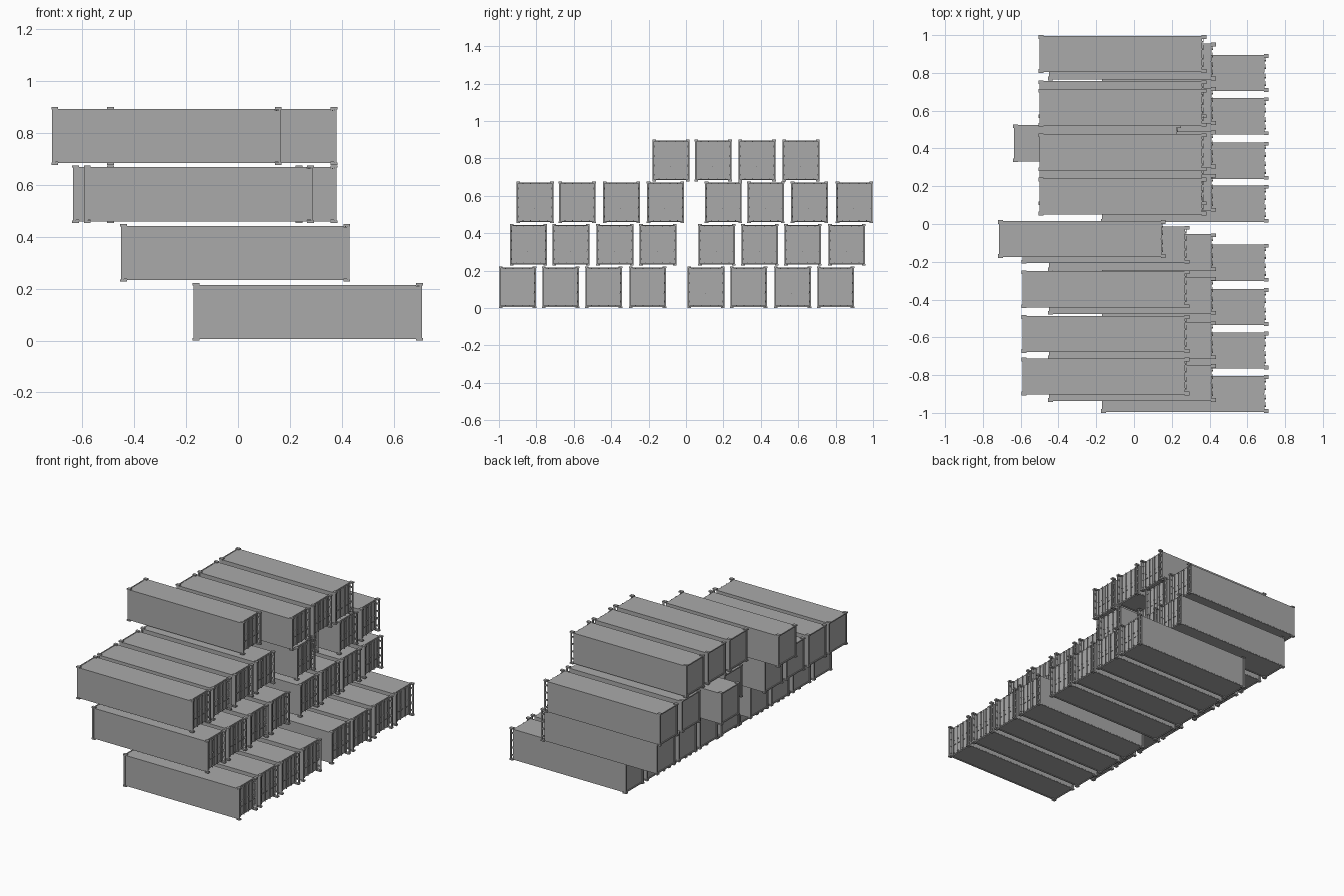
import bpy, bmesh
from mathutils import Vector

if "Cube" in bpy.data.objects:
    bpy.data.objects.remove(bpy.data.objects["Cube"])

L, W, H = 0.888, 0.20, 0.222          # overall size of one container

grey = bpy.data.materials.new("container grey")
grey.diffuse_color = (0.40, 0.40, 0.40, 1)
grey.use_nodes = True
grey.node_tree.nodes["Principled BSDF"].inputs["Base Color"].default_value = grey.diffuse_color


def box(bm, x0, x1, y0, y1, z0, z1):
    """Add an axis-aligned box to the bmesh."""
    verts = bmesh.ops.create_cube(bm, size=1)["verts"]
    size = Vector((x1 - x0, y1 - y0, z1 - z0))
    mid = Vector((x0 + x1, y0 + y1, z0 + z1)) / 2
    for v in verts:
        v.co = Vector(a * b for a, b in zip(v.co, size)) + mid


def finish(bm, name):
    mesh = bpy.data.meshes.new(name)
    bm.to_mesh(mesh)
    bm.free()
    mesh.materials.append(grey)
    return mesh


def make_body():
    bm = bmesh.new()
    hw = W / 2 - 0.004
    box(bm, 0.010, L - 0.026, -hw, hw, 0.010, H - 0.007)
    # forward extension of the near side wall up to the door post
    box(bm, L - 0.026, L - 0.006, -hw, -hw + 0.003, 0.010, H - 0.012)
    return finish(bm, "container_body")


def make_frame():
    bm = bmesh.new()
    hw = W / 2
    for s in (-1, 1):
        def side(x0, x1, a, b, z0, z1):
            box(bm, x0, x1, min(s * a, s * b), max(s * a, s * b), z0, z1)
        # corner posts, blind end and door end
        side(0.003, 0.016, hw - 0.013, hw - 0.002, 0.006, H - 0.006)
        side(L - 0.012, L - 0.003, hw - 0.010, hw - 0.002, 0.006, H - 0.006)
        # corner castings
        for x0 in (0, L - 0.026):
            for z0 in (0, H - 0.009):
                side(x0, x0 + 0.026, hw - 0.020, hw, z0, z0 + 0.009)
        # bottom side rails
        side(0.026, L - 0.026, hw - 0.012, hw - 0.005, 0.006, 0.011)
    # sills and headers across the blind end
    for z0 in (0.006, H - 0.013):
        box(bm, 0.005, 0.012, -hw + 0.012, hw - 0.012, z0, z0 + 0.008)
    return finish(bm, "container_frame")


def make_doors():
    bm = bmesh.new()
    face = L - 0.026
    # two door leaves
    for y0, y1 in ((-0.086, -0.002), (0.002, 0.086)):
        box(bm, face, face + 0.003, y0, y1, 0.016, H - 0.012)
    # locking rods with handles and brackets
    for y in (-0.065, -0.025, 0.025, 0.065):
        box(bm, face + 0.005, face + 0.009, y - 0.002, y + 0.002, 0.010, H - 0.010)
        for z in (0.020, 0.11, H - 0.024):
            box(bm, face + 0.002, face + 0.011, y - 0.004, y + 0.004, z, z + 0.006)
        box(bm, face + 0.008, face + 0.011, y, y + 0.022, 0.075, 0.079)
    # hinges
    for y in (-0.091, 0.091):
        for z in (0.03, 0.08, 0.13, 0.18):
            box(bm, face + 0.003, face + 0.014, y - 0.003, y + 0.003, z, z + 0.010)
    return finish(bm, "container_doors")


parts = [make_body(), make_frame(), make_doors()]

# layers: (base height, [(y centre, rear x), ...])
near = -0.595
far = -0.505
layers = [
    (0.000, [(y, -0.175) for y in (-0.90, -0.67, -0.44, -0.205, 0.107, 0.335, 0.57, 0.80)]),
    (0.227, [(y, -0.455) for y in (-0.842, -0.615, -0.38, -0.15, 0.165, 0.395, 0.625, 0.86)]),
    (0.454, [(-0.807, near), (-0.582, near), (-0.345, near), (-0.11, near),
             (0.20, far), (0.427, -0.640), (0.66, far), (0.90, far)]),
    (0.678, [(-0.08, -0.720), (0.145, far), (0.38, far), (0.615, far)]),
]

# stack the containers
for n, (z, row) in enumerate(layers, 1):
    for i, (y, x) in enumerate(row, 1):
        for mesh in parts:
            ob = bpy.data.objects.new(f"{mesh.name}_layer{n}_{i}", mesh)
            ob.location = (x, y, z)
            bpy.context.collection.objects.link(ob)
